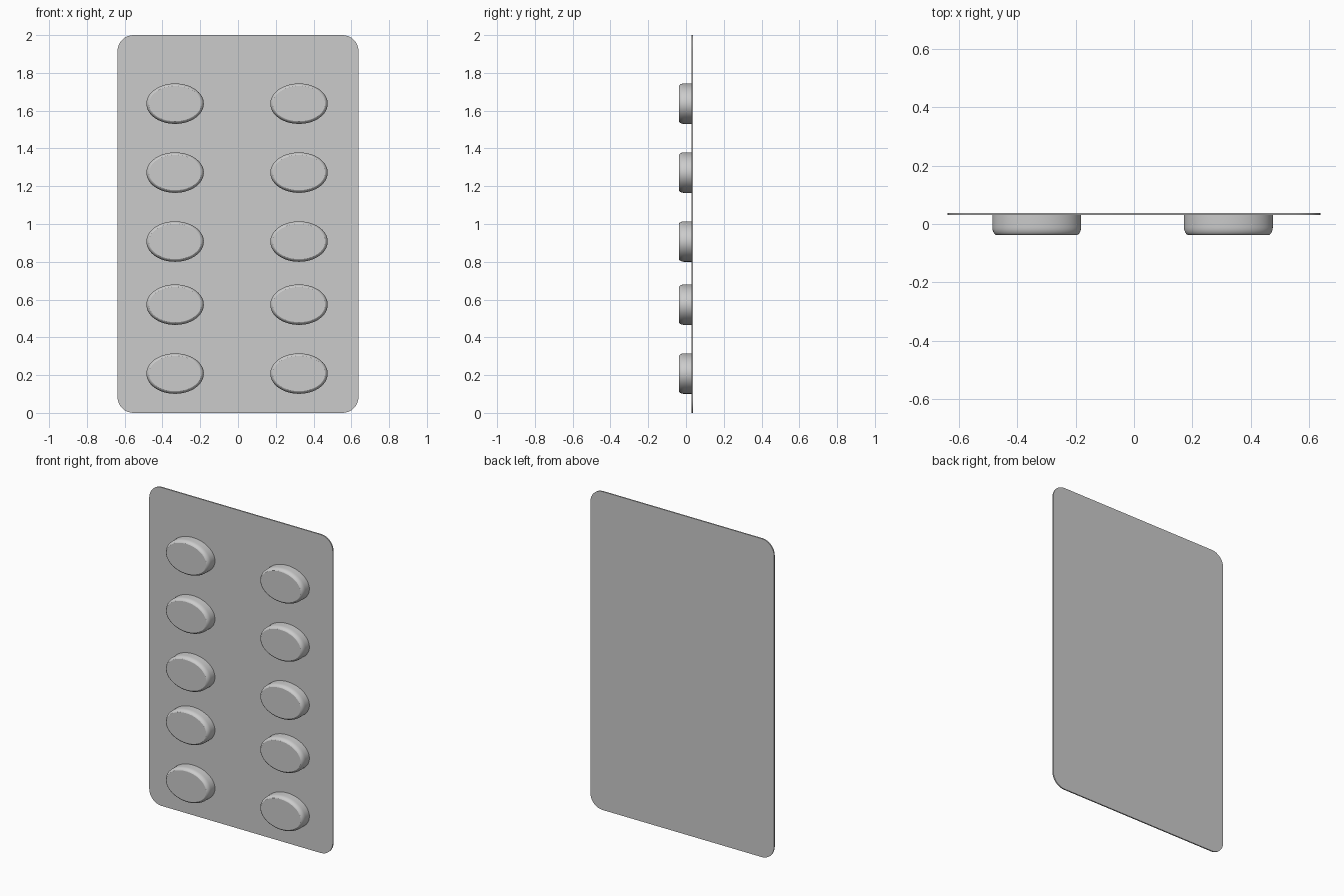
import bpy, bmesh
from math import sin, cos, pi

cube = bpy.data.objects.get("Cube")
if cube:
    bpy.data.objects.remove(cube, do_unlink=True)

FRONT, SHEET, BACK = -0.038, 0.030, 0.038

grey = bpy.data.materials.new("light_grey")
grey.use_nodes = True
colour = (0.6, 0.6, 0.6, 1)
grey.diffuse_color = colour
grey.node_tree.nodes["Principled BSDF"].inputs["Base Color"].default_value = colour


def loft(name, rings, location=(0, 0, 0)):
    """Skin a stack of matching rings and cap both ends."""
    bm = bmesh.new()
    loops = [[bm.verts.new(p) for p in ring] for ring in rings]
    n = len(loops[0])
    for a, b in zip(loops, loops[1:]):
        for i in range(n):
            j = (i + 1) % n
            bm.faces.new((a[i], a[j], b[j], b[i]))
    bm.faces.new(loops[0])
    bm.faces.new(loops[-1])
    bmesh.ops.recalc_face_normals(bm, faces=bm.faces)
    mesh = bpy.data.meshes.new(name)
    bm.to_mesh(mesh)
    bm.free()
    mesh.materials.append(grey)
    obj = bpy.data.objects.new(name, mesh)
    obj.location = location
    bpy.context.collection.objects.link(obj)
    bpy.ops.object.select_all(action="DESELECT")
    obj.select_set(True)
    bpy.context.view_layer.objects.active = obj
    bpy.ops.object.shade_smooth_by_angle(angle=pi / 6)
    return obj


# Thin backing sheet with rounded corners
def sheet_ring(y, half_w=0.638, height=2.0, r=0.085, steps=8):
    corners = [(1, 1), (-1, 1), (-1, -1), (1, -1)]
    ring = []
    for k, (sx, sz) in enumerate(corners):
        for i in range(steps + 1):
            t = (k + i / steps) * pi / 2
            ring.append((sx * (half_w - r) + r * cos(t), y,
                         height / 2 + sz * (height / 2 - r) + r * sin(t)))
    return ring


loft("backing_sheet", [sheet_ring(SHEET), sheet_ring(BACK)])


# Oval blisters: straight wall, rounded rim, flat face
def oval(y, inset, n=64):
    return [((0.152 - inset) * cos(2 * pi * i / n), y,
             (0.107 - inset) * sin(2 * pi * i / n)) for i in range(n)]


RIM_IN, RIM_DEEP = 0.018, 0.028
profile = [oval(SHEET + 0.002, 0)]
for i in range(7):
    t = i / 6 * pi / 2 * 0.85
    profile.append(oval(FRONT + RIM_DEEP * (1 - sin(t) / sin(pi / 2 * 0.85)),
                        RIM_IN * (1 - cos(t))))

for side, x in (("right", -0.333), ("left", 0.323)):
    for row, z in enumerate((0.208, 0.573, 0.907, 1.272, 1.637), 1):
        loft(f"blister_{side}_{row}", profile, (x, 0, z))
